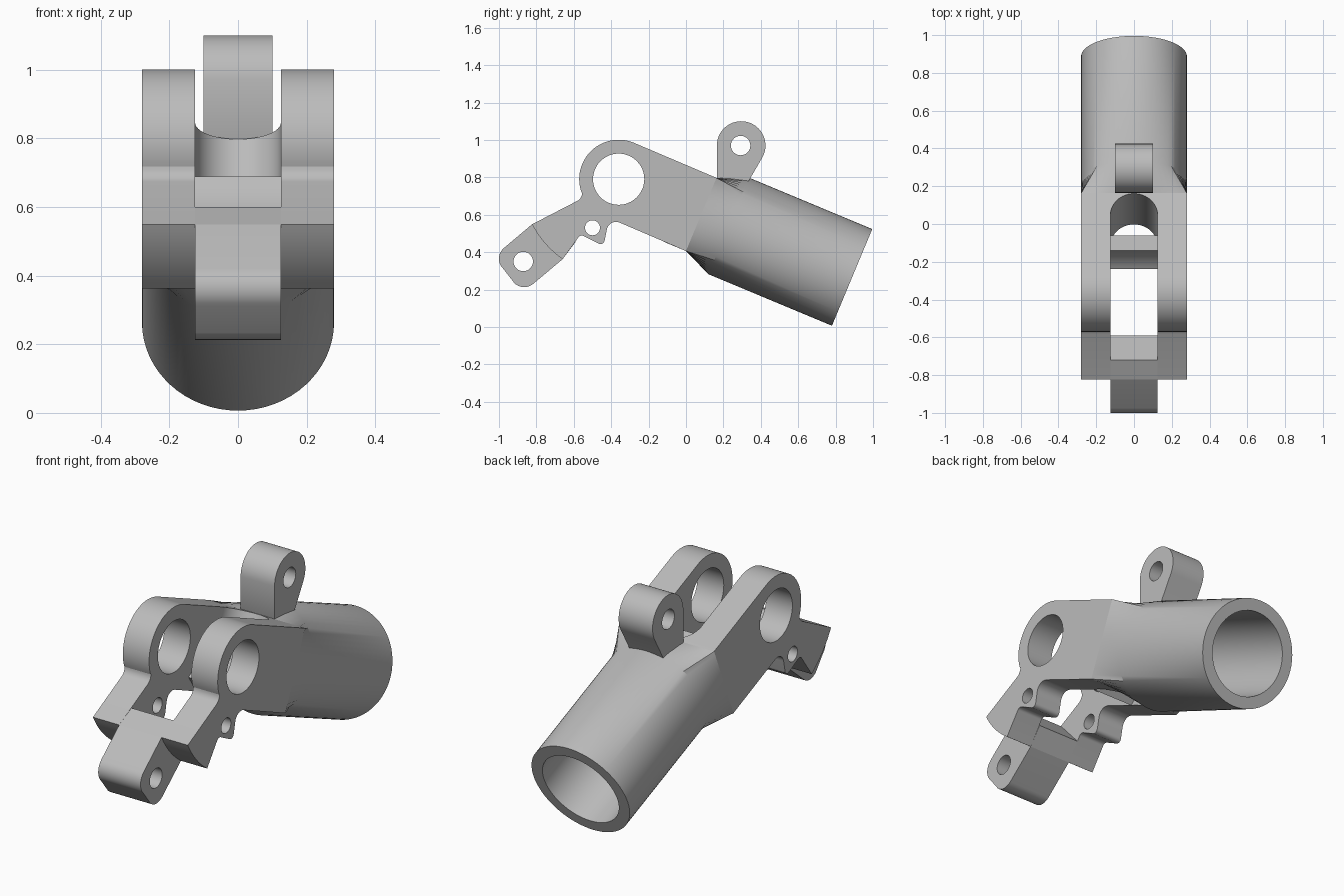
import bpy, bmesh, math
from mathutils import Matrix, Vector

if "Cube" in bpy.data.objects:
    bpy.data.objects.remove(bpy.data.objects["Cube"])

metal = bpy.data.materials.new("plain grey metal")
GREY = (0.5, 0.5, 0.5, 1)
metal.use_nodes = True
metal.diffuse_color = GREY
metal.node_tree.nodes["Principled BSDF"].inputs["Base Color"].default_value = GREY

# Tube frame: s runs from the open end up the sloping axis, o is the offset above it
END = Vector((0, 0.888, 0.265))
AXIS = Vector((0, -0.923, 0.385)).normalized()
UP = Vector((0, 0.385, 0.923)).normalized()
SIDE = Vector((1, 0, 0))
HALF_W, HALF_H, SLOT = 0.28, 0.212, 0.125
TUBE_END, NECK = 0.715, 0.874
PIVOT = (-0.36, 0.79)


def along(s, o, x=0):
    return END + AXIS * s + UP * o + SIDE * x


def frame(ex, ey, ez, origin=Vector((0, 0, 0))):
    return Matrix((ex, ey, ez)).transposed().to_4x4() if origin.length == 0 else \
        Matrix.Translation(origin) @ Matrix((ex, ey, ez)).transposed().to_4x4()


def arc(centre, r, a0, a1, n):
    angles = [math.radians(a0 + (a1 - a0) * i / n) for i in range(n + 1)]
    return [(centre[0] + r * math.cos(a), centre[1] + r * math.sin(a)) for a in angles]


def circle(centre, r, n=48):
    return arc(centre, r, 0, 360, n)[:-1]


def finish(name, bm):
    bmesh.ops.remove_doubles(bm, verts=bm.verts, dist=0.0001)
    bmesh.ops.recalc_face_normals(bm, faces=bm.faces)
    mesh = bpy.data.meshes.new(name)
    bm.to_mesh(mesh)
    bm.free()
    mesh.materials.append(metal)
    ob = bpy.data.objects.new(name, mesh)
    bpy.context.collection.objects.link(ob)
    bpy.ops.object.select_all(action="DESELECT")
    ob.select_set(True)
    bpy.context.view_layer.objects.active = ob
    bpy.ops.object.shade_smooth_by_angle(angle=math.radians(30))
    return ob


# Fill an outline with holes and extrude it half_width to both sides
def extrude(name, loops, half_width, matrix):
    curve = bpy.data.curves.new(name, "CURVE")
    curve.dimensions, curve.fill_mode, curve.extrude = "2D", "BOTH", half_width
    for loop in loops:
        spline = curve.splines.new("POLY")
        spline.points.add(len(loop) - 1)
        for p, (u, v) in zip(spline.points, loop):
            p.co = (u, v, 0, 1)
        spline.use_cyclic_u = True
    helper = bpy.data.objects.new(name + " outline", curve)
    bpy.context.collection.objects.link(helper)
    deps = bpy.context.evaluated_depsgraph_get()
    flat = bpy.data.meshes.new_from_object(helper.evaluated_get(deps))
    bm = bmesh.new()
    bm.from_mesh(flat)
    bpy.data.objects.remove(helper)
    bpy.data.curves.remove(curve)
    bpy.data.meshes.remove(flat)
    bmesh.ops.transform(bm, matrix=matrix, verts=bm.verts)
    return finish(name, bm)


def side_plate(name, loops, half_width, x=0):
    m = frame(Vector((0, 1, 0)), Vector((0, 0, 1)), SIDE)
    return extrude(name, loops, half_width, Matrix.Translation((x, 0, 0)) @ m)


# Hollow tube whose closed end blends from round to rectangular
def build_tube(n=64):
    bm = bmesh.new()

    def ring(s, point):
        return [bm.verts.new(along(s, *point(2 * math.pi * i / n))) for i in range(n)]

    def rounded(r):
        return lambda t: (r * math.sin(t), r * math.cos(t))

    def boxed(t):
        def clamp(v):
            return max(-1, min(1, v * math.sqrt(2)))
        return HALF_H * clamp(math.sin(t)), HALF_W * clamp(math.cos(t))

    rings = [ring(0.68, rounded(0.218)), ring(0, rounded(0.218)), ring(0, rounded(HALF_W)),
             ring(TUBE_END, rounded(HALF_W)), ring(NECK, boxed)]
    for a, b in zip(rings, rings[1:]):
        for i in range(n):
            j = (i + 1) % n
            bm.faces.new((a[i], a[j], b[j], b[i]))
    bm.faces.new(rings[0])
    bm.faces.new(rings[-1])
    return finish("tube", bm)


build_tube()

# Round slot end between the arms
slot_end = [(-SLOT, NECK - 0.002), (SLOT, NECK - 0.002)]
slot_end += arc((0, NECK + SLOT + 0.002), SLOT, 0, -180, 32)
extrude("slot_end", [slot_end], HALF_H, frame(SIDE, AXIS, UP, END))

# Pair of arms with pivot and pin holes
foot_end = arc(PIVOT, 0.522, 207.5, 235, 10)
top, bottom = along(NECK, HALF_H), along(NECK, -HALF_H)
arm = [(top.y, top.z)]
arm += arc(PIVOT, 0.211, 67.4, 200, 32)
arm += arc((-0.605, 0.718), 0.05, 0, -62, 6)
arm += foot_end
arm += arc((-0.557, 0.467), 0.022, 145, 68, 5)
arm += arc((-0.457, 0.465), 0.022, 248, 350, 6)
arm += arc((-0.374, 0.512), 0.05, 170, 67, 8)
arm += [(bottom.y, bottom.z)]
holes = [circle(PIVOT, 0.137), circle((-0.5, 0.53), 0.04, 32)]
for name, sign in (("left_arm", 1), ("right_arm", -1)):
    side_plate(name, [arm] + holes, (HALF_W - SLOT) / 2, sign * (HALF_W + SLOT) / 2)

# Bridge joining the feet of the arms
side_plate("foot_bridge", [[(-0.72, 0.6)] + foot_end + [(-0.59, 0.455)]], SLOT)

# Tongue with a pin hole in front of the bridge
tongue = [foot_end[0]]
tongue += arc((-0.925, 0.365), 0.075, 131, 226, 10)
tongue += arc((-0.865, 0.288), 0.075, 226, 309, 10)
tongue += foot_end[::-1][:-1]
side_plate("tongue", [tongue, circle((-0.87, 0.35), 0.052, 32)], SLOT)

# Cross bar hollowed around the pivot
bar = arc(PIVOT, 0.242, -24.5, -60, 12) + [(-0.17, 0.478), (-0.06, 0.6)]
side_plate("cross_bar", [bar], SLOT)

# Lug on top of the tube
lug = arc((0.295, 0.97), 0.13, -30, 180, 36)
lug += [(0.165, 0.79), (0.2, 0.72), (0.31, 0.72), (0.335, 0.78)]
side_plate("top_lug", [lug, circle((0.292, 0.97), 0.052, 32)], 0.1)
